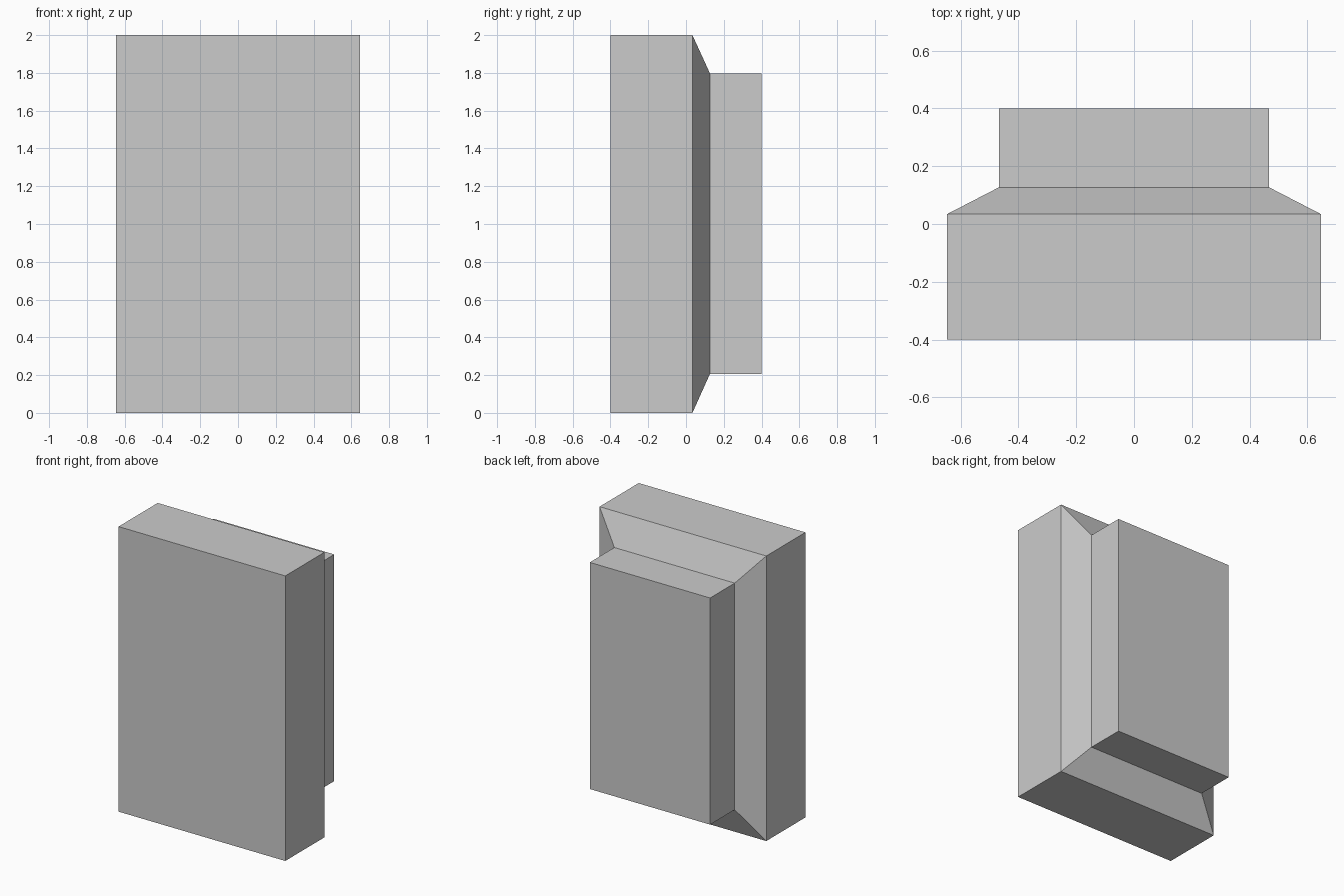
import bpy, bmesh

if "Cube" in bpy.data.objects:
    bpy.data.objects.remove(bpy.data.objects["Cube"])

# Rectangular sections from front to back: (y, half width, bottom z, top z)
SECTIONS = [
    (-0.40, 0.647, 0.0, 2.0),     # front face
    (0.034, 0.647, 0.0, 2.0),     # end of the main block
    (0.127, 0.467, 0.207, 1.797), # end of the sloped shoulder
    (0.40, 0.467, 0.207, 1.797),  # back face
]


def loft_sections(name, sections):
    bm = bmesh.new()
    rings = [[bm.verts.new(p) for p in
              ((-w, y, lo), (w, y, lo), (w, y, hi), (-w, y, hi))]
             for y, w, lo, hi in sections]
    for a, b in zip(rings, rings[1:]):
        for i in range(4):
            j = (i + 1) % 4
            bm.faces.new((a[i], a[j], b[j], b[i]))
    bm.faces.new(rings[0])
    bm.faces.new(rings[-1])
    bmesh.ops.recalc_face_normals(bm, faces=bm.faces)
    mesh = bpy.data.meshes.new(name)
    bm.to_mesh(mesh)
    bm.free()
    obj = bpy.data.objects.new(name, mesh)
    bpy.context.collection.objects.link(obj)
    return obj


# Solid block with a sloped shoulder and narrower rear block
loft_sections("stepped_block", SECTIONS)
